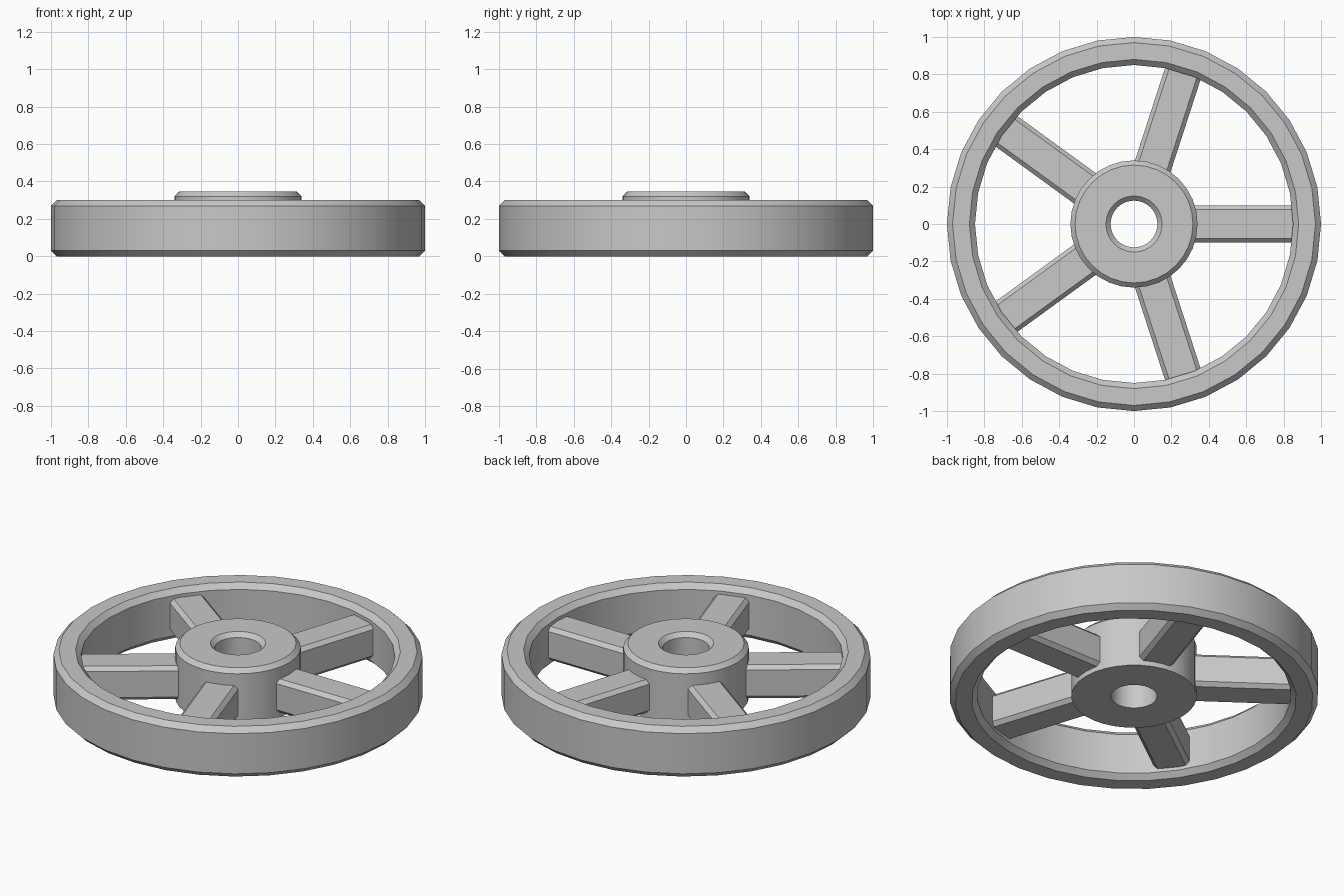
import bpy, bmesh
from math import cos, sin, pi, radians
from mathutils import Matrix

cube = bpy.data.objects.get("Cube")
if cube:
    bpy.data.objects.remove(cube, do_unlink=True)

SEGMENTS = 32
SPOKES = 5

grey = bpy.data.materials.new("plain grey")
grey.use_nodes = True
grey.diffuse_color = (0.58, 0.58, 0.58, 1)
grey.node_tree.nodes["Principled BSDF"].inputs["Base Color"].default_value = grey.diffuse_color


def finish(name, bm):
    """Turn the bmesh into a named, smooth-shaded object with sharp edges kept."""
    bmesh.ops.recalc_face_normals(bm, faces=bm.faces)
    mesh = bpy.data.meshes.new(name)
    bm.to_mesh(mesh)
    bm.free()
    mesh.materials.append(grey)
    obj = bpy.data.objects.new(name, mesh)
    bpy.context.collection.objects.link(obj)
    bpy.ops.object.select_all(action='DESELECT')
    obj.select_set(True)
    bpy.context.view_layer.objects.active = obj
    bpy.ops.object.shade_smooth_by_angle(angle=radians(30))
    return obj


def lathe(name, profile):
    """Spin a closed (radius, height) profile around the z axis."""
    bm = bmesh.new()
    rings = []
    for i in range(SEGMENTS):
        a = 2 * pi * i / SEGMENTS
        rings.append([bm.verts.new((r * cos(a), r * sin(a), z)) for r, z in profile])
    for i, ring in enumerate(rings):
        following = rings[(i + 1) % SEGMENTS]
        for j in range(len(profile)):
            k = (j + 1) % len(profile)
            bm.faces.new((ring[j], following[j], following[k], ring[k]))
    return finish(name, bm)


# Rim: square band, chamfered on all four edges
lathe("rim", [(0.97, 0), (1, 0.03), (1, 0.27), (0.97, 0.3),
              (0.88, 0.3), (0.85, 0.27), (0.85, 0.03), (0.88, 0)])

# Hub: bored cylinder, chamfered at the top only
lathe("hub", [(0.34, 0.02), (0.34, 0.32), (0.315, 0.345),
              (0.15, 0.345), (0.125, 0.32), (0.125, 0.02)])

# Spokes: square bars with chamfered long edges, buried in hub and rim
INNER, OUTER = 0.28, 0.89
for n in range(SPOKES):
    bm = bmesh.new()
    bmesh.ops.create_cube(bm, size=1)
    bmesh.ops.scale(bm, vec=(OUTER - INNER, 0.2, 0.2), verts=bm.verts)
    long_edges = [e for e in bm.edges if abs(e.verts[0].co.x - e.verts[1].co.x) > 0.1]
    bmesh.ops.bevel(bm, geom=long_edges, offset=0.022, segments=1, affect='EDGES')
    bmesh.ops.translate(bm, vec=((INNER + OUTER) / 2, 0, 0.15), verts=bm.verts)
    bmesh.ops.transform(bm, matrix=Matrix.Rotation(2 * pi * n / SPOKES, 4, 'Z'), verts=bm.verts)
    finish(f"spoke_{n + 1}", bm)
